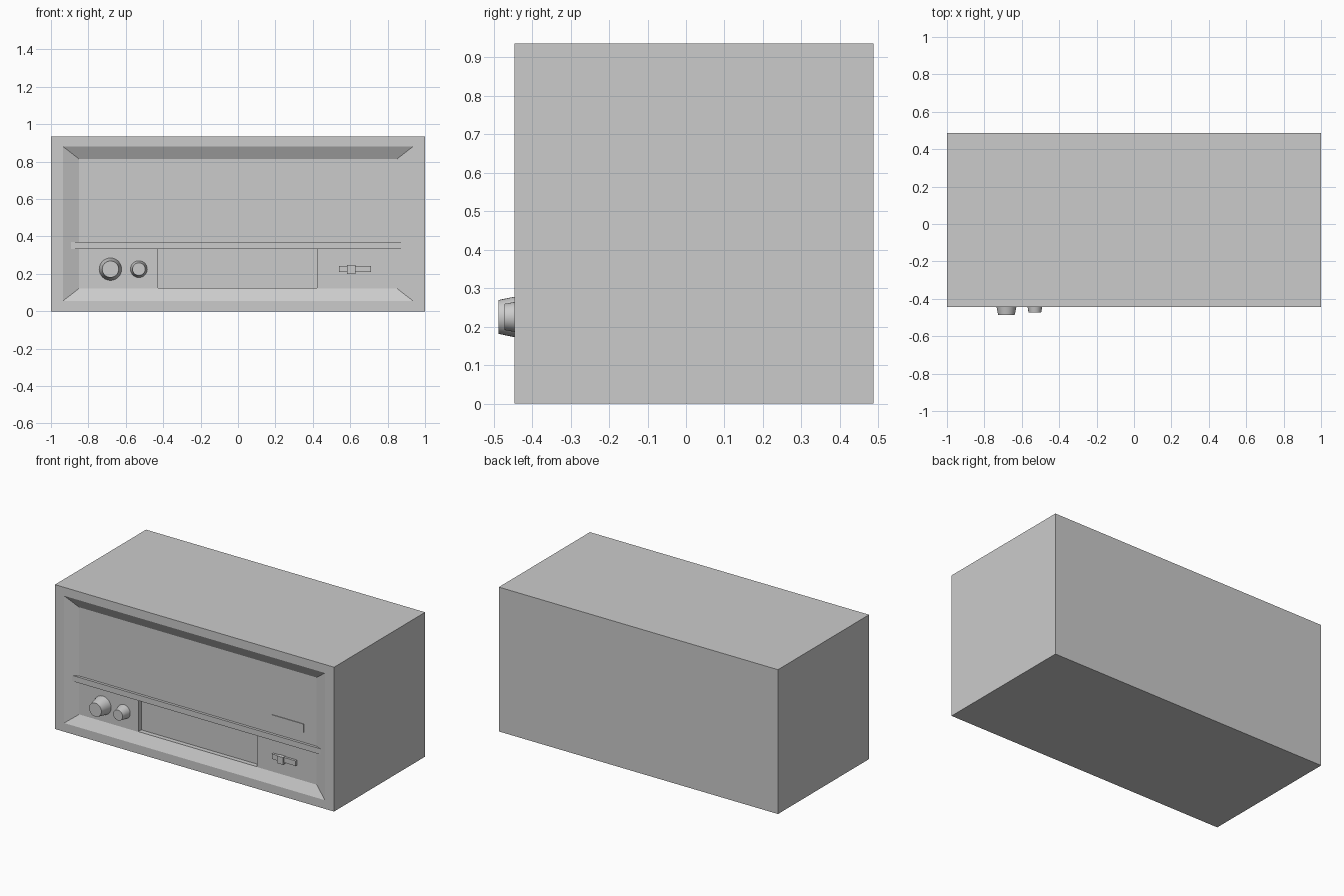
import bpy, bmesh, math

if "Cube" in bpy.data.objects:
    bpy.data.objects.remove(bpy.data.objects["Cube"])

FRONT, BACK, PANEL = -0.445, 0.487, -0.41


def mesh_object(name, bm):
    bmesh.ops.recalc_face_normals(bm, faces=bm.faces[:])
    me = bpy.data.meshes.new(name)
    bm.to_mesh(me)
    bm.free()
    ob = bpy.data.objects.new(name, me)
    bpy.context.collection.objects.link(ob)
    return ob


def lofted_rects(name, rects):
    """Skin rectangles (half width or x0/x1, z0, z1, y) and cap both ends."""
    bm = bmesh.new()
    loops = [[bm.verts.new(p) for p in ((x0, y, z0), (x1, y, z0), (x1, y, z1), (x0, y, z1))]
             for x0, x1, z0, z1, y in rects]
    for a, b in zip(loops, loops[1:]):
        for i in range(4):
            j = (i + 1) % 4
            bm.faces.new((a[i], a[j], b[j], b[i]))
    bm.faces.new(loops[0])
    bm.faces.new(loops[-1])
    return mesh_object(name, bm)


def block(name, x0, x1, z0, z1, y0, y1):
    return lofted_rects(name, [(x0, x1, z0, z1, y0), (x0, x1, z0, z1, y1)])


def knob(name, x, z, r_base, r_front, y_front):
    depth = PANEL - y_front
    bpy.ops.mesh.primitive_cone_add(vertices=32, radius1=r_base, radius2=r_front, depth=depth,
                                    location=(x, PANEL - depth / 2, z),
                                    rotation=(math.pi / 2, 0, 0))
    ob = bpy.context.object
    ob.name = name
    bpy.ops.object.shade_smooth_by_angle(angle=math.radians(30))


# Cabinet with sloped frame leading to the recessed front panel
cabinet = lofted_rects("cabinet", [
    (-1, 1, 0, 0.935, BACK),
    (-1, 1, 0, 0.935, FRONT),
    (-0.935, 0.935, 0.056, 0.88, FRONT),
    (-0.851, 0.851, 0.121, 0.815, PANEL)])

# Recessed display window
cutter = block("window_cutter", -0.427, 0.423, 0.123, 0.333, PANEL - 0.02, PANEL + 0.03)
cutter.hide_render = True
cutter.hide_set(True)
cut = cabinet.modifiers.new("window", 'BOOLEAN')
cut.operation = 'DIFFERENCE'
cut.solver = 'EXACT'
cut.object = cutter

# Trim bar across the panel, its ends buried in the frame
block("trim_bar", -0.895, 0.895, 0.333, 0.37, -0.427, PANEL + 0.002)

# Knobs
knob("large_knob", -0.682, 0.225, 0.06, 0.044, -0.487)
knob("small_knob", -0.53, 0.225, 0.045, 0.034, -0.472)

# Slider and badge plate
block("slider_track", 0.54, 0.71, 0.21, 0.243, -0.425, PANEL + 0.002)
block("slider_handle", 0.583, 0.627, 0.199, 0.246, -0.435, PANEL + 0.002)
block("blank_plate", 0.53, 0.76, 0.437, 0.49, PANEL - 0.004, PANEL + 0.002)
